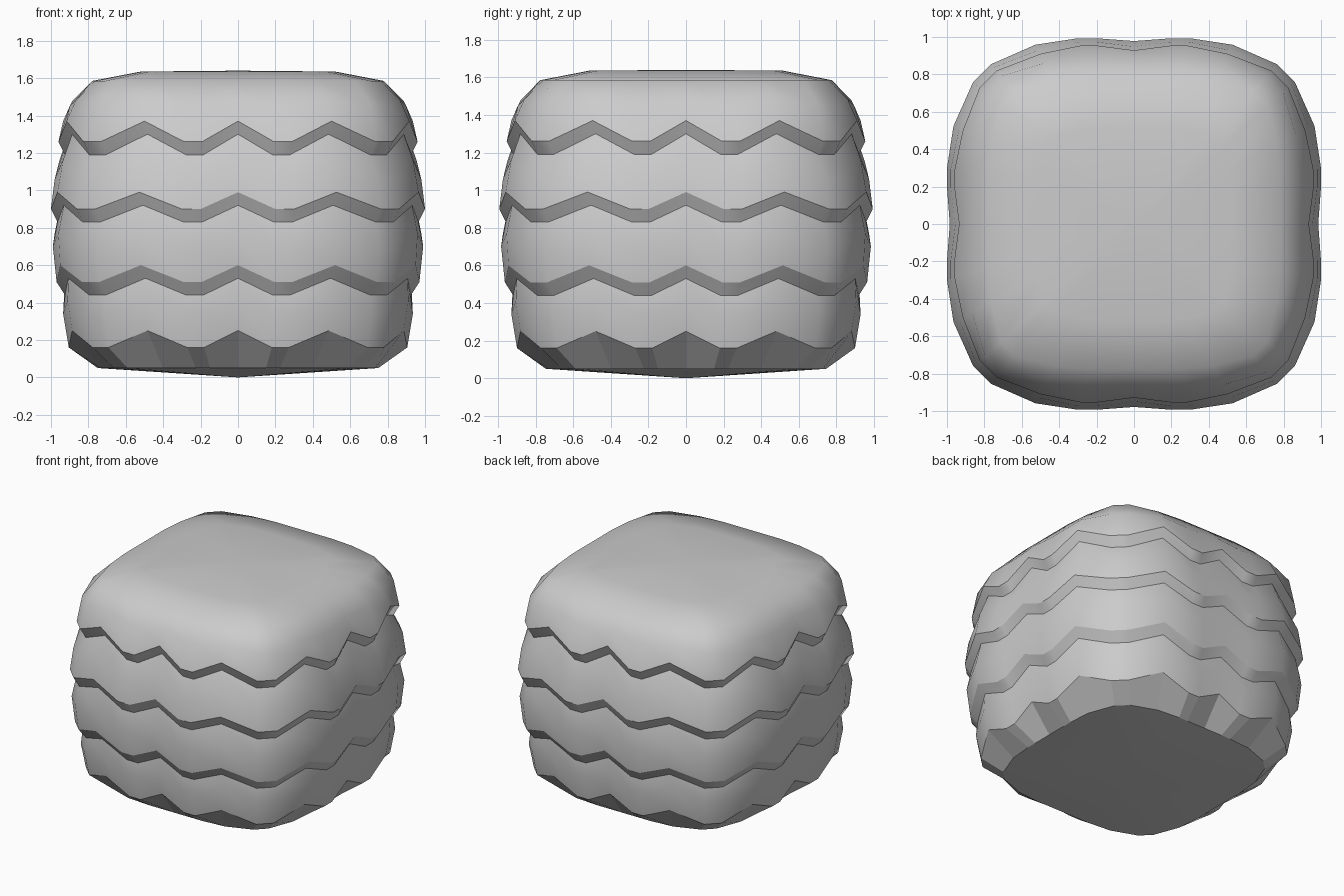
import bpy, bmesh

if "Cube" in bpy.data.objects:
    bpy.data.objects.remove(bpy.data.objects["Cube"])

# Quarter of the plan outline: x, y, is it a zigzag peak, is it a corner
QUARTER = [(0, -1, 1, 0), (.2, -1, 0, 0), (.3, -1, 0, 0), (.535, -.98, 1, 0),
           (.765, -.86, 0, 1), (.86, -.765, 0, 1), (.98, -.535, 1, 0),
           (1, -.3, 0, 0), (1, -.2, 0, 0)]
PLAN = []
for q in range(4):
    for x, y, p, c in QUARTER:
        for _ in range(q):
            x, y = -y, x
        PLAN.append((x, y, p, c))

# Rings from top to bottom:
# valley height, peak rise, valley size, peak size, corner push, sharp edge
RINGS = [
    (1.635, 0, .52, .52, 1.06, False),      # top cap
    (1.585, 0, .78, .78, 1.06, False),
    (1.45, .03, .90, .885, 1.03, False),
    (1.26, .11, .96, .935, 1.0, True),      # first fringe
    (1.19, .11, .925, .905, 1.0, True),
    (1.06, .10, .98, .955, 1.0, False),
    (.90, .09, 1.0, .985, 1.0, True),       # second fringe
    (.83, .09, .965, .95, 1.0, True),
    (.70, .07, .99, .98, 1.0, False),
    (.51, .09, .97, .97, 1.0, True),        # third fringe
    (.44, .09, .925, .925, 1.0, True),
    (.34, .07, .935, .93, 1.0, False),
    (.16, .09, .905, .905, 1.0, True),      # bottom fringe
    (.05, 0, .75, .75, 1.03, False),
]

bm = bmesh.new()
loops = []
for z, rise, sv, sp, push, sharp in RINGS:
    loop = []
    for x, y, p, c in PLAN:
        s = (sp if p else sv) * (push if c else 1)
        loop.append(bm.verts.new((x * s, y * s * .993, z + rise * p)))
    loops.append(loop)

n = len(PLAN)
# Layered walls; the lowest band is faceted
for r in range(len(loops) - 1):
    a, b = loops[r], loops[r + 1]
    for i in range(n):
        j = (i + 1) % n
        f = bm.faces.new((a[i], b[i], b[j], a[j]))
        f.smooth = r < len(loops) - 2

# Shallow domed top and bottom
for loop, z, flip in ((loops[0], 1.64, False), (loops[-1], 0, True)):
    mid = bm.verts.new((0, 0, z))
    for i in range(n):
        tri = (loop[i], loop[(i + 1) % n], mid)
        bm.faces.new(tri[::-1] if flip else tri).smooth = True

# Crisp fringe edges
for loop, ring in zip(loops, RINGS):
    if ring[5]:
        for i in range(n):
            bm.edges.get((loop[i], loop[(i + 1) % n])).smooth = False

bmesh.ops.recalc_face_normals(bm, faces=bm.faces)
me = bpy.data.meshes.new("layered_block")
bm.to_mesh(me)
bm.free()
bpy.context.collection.objects.link(bpy.data.objects.new("layered_block", me))
